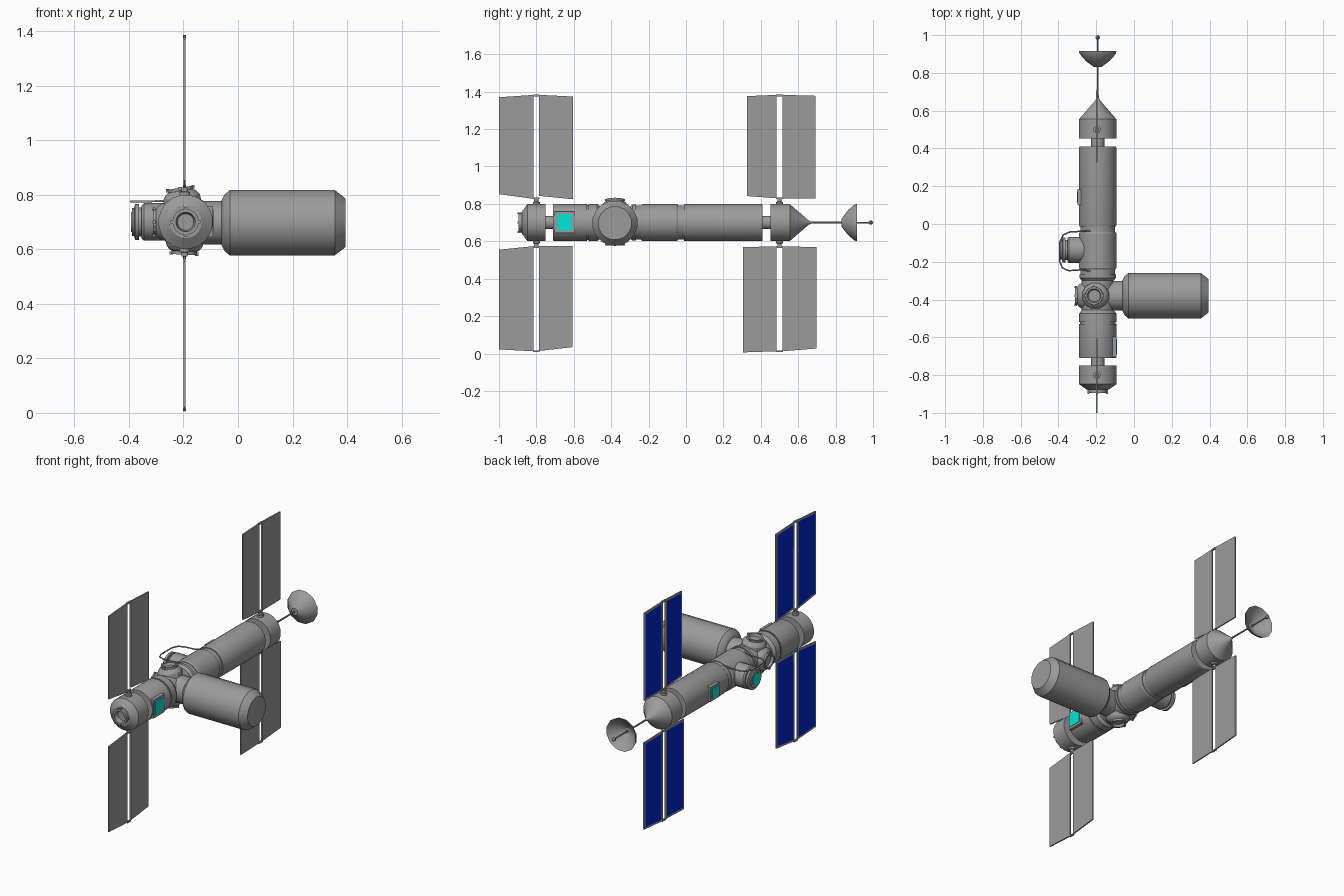
import bpy, bmesh, math
from mathutils import Vector

if "Cube" in bpy.data.objects:
    bpy.data.objects.remove(bpy.data.objects["Cube"])

CX, CZ = -0.192, 0.70      # main axis of the station
PX = -0.196                # plane of the solar panels


def material(name, rgb):
    m = bpy.data.materials.new(name)
    m.diffuse_color = (*rgb, 1)
    m.use_nodes = True
    m.node_tree.nodes["Principled BSDF"].inputs["Base Color"].default_value = m.diffuse_color
    return m


GREY = material("hull_grey", (0.33, 0.33, 0.33))
BLUE = material("solar_blue", (0.0, 0.018, 0.62))
CYAN = material("window_cyan", (0.0, 0.88, 0.77))


def finish(name, bm, mats, smooth=True):
    bmesh.ops.recalc_face_normals(bm, faces=bm.faces)
    me = bpy.data.meshes.new(name)
    bm.to_mesh(me)
    bm.free()
    ob = bpy.data.objects.new(name, me)
    bpy.context.collection.objects.link(ob)
    for m in mats:
        me.materials.append(m)
    if smooth:
        bpy.ops.object.select_all(action='DESELECT')
        ob.select_set(True)
        bpy.context.view_layer.objects.active = ob
        bpy.ops.object.shade_smooth_by_angle(angle=math.radians(28))
    return ob


def lathe(name, profile, origin=(CX, 0, CZ), axis=(0, 1, 0), sides=20, mat=GREY):
    """Revolve (distance, radius) pairs around an axis, closing both ends."""
    q = Vector(axis).to_track_quat('Z', 'Y')
    pts = [(profile[0][0], 0)] + list(profile) + [(profile[-1][0], 0)]
    bm = bmesh.new()
    rings = []
    for d, r in pts:
        ring = []
        for i in range(sides):
            a = 2 * math.pi * (i + 0.5) / sides
            p = Vector((r * math.cos(a), r * math.sin(a), d))
            ring.append(bm.verts.new(Vector(origin) + q @ p))
        rings.append(ring)
    for a, b in zip(rings, rings[1:]):
        for i in range(sides):
            j = (i + 1) % sides
            bm.faces.new((a[i], a[j], b[j], b[i]))
    bmesh.ops.remove_doubles(bm, verts=bm.verts, dist=1e-5)
    return finish(name, bm, [mat])


def box(name, lo, hi, mat=GREY):
    bm = bmesh.new()
    bmesh.ops.create_cube(bm, size=1)
    for v in bm.verts:
        v.co = [l + (h - l) * (c + 0.5) for l, h, c in zip(lo, hi, v.co)]
    return finish(name, bm, [mat], False)


def tube(name, points, radius, mat=GREY):
    cu = bpy.data.curves.new(name, 'CURVE')
    cu.dimensions = '3D'
    cu.bevel_depth = radius
    cu.bevel_resolution = 1
    cu.use_fill_caps = True
    sp = cu.splines.new('POLY')
    sp.points.add(len(points) - 1)
    for p, co in zip(sp.points, points):
        p.co = (*co, 1)
    cu.materials.append(mat)
    ob = bpy.data.objects.new(name, cu)
    bpy.context.collection.objects.link(ob)


# Hull modules along the main axis
lathe("front_module", [(-0.868, 0.03), (-0.895, 0.036), (-0.895, 0.048), (-0.876, 0.048),
                       (-0.876, 0.06), (-0.848, 0.10), (-0.75, 0.10)])
lathe("front_neck", [(-0.76, 0.036), (-0.70, 0.036)])
lathe("front_lab", [(-0.71, 0.098), (-0.705, 0.10), (-0.53, 0.10)])
lathe("front_collar", [(-0.54, 0.094), (-0.52, 0.094), (-0.52, 0.10), (-0.475, 0.10), (-0.455, 0.085)])
lathe("hub", [(-0.47, 0.085), (-0.38, 0.092), (-0.29, 0.085)])
lathe("rear_collar", [(-0.30, 0.085), (-0.285, 0.098), (-0.268, 0.098), (-0.268, 0.092), (-0.23, 0.092)])
lathe("airlock_module", [(-0.24, 0.095), (-0.232, 0.10), (-0.05, 0.10), (-0.043, 0.096)])
lathe("joint_ring", [(-0.05, 0.092), (-0.005, 0.092)])
lathe("long_module", [(-0.012, 0.098), (-0.005, 0.10), (0.405, 0.10), (0.41, 0.097)])
lathe("rear_neck", [(0.40, 0.036), (0.46, 0.036)])
lathe("rear_module", [(0.452, 0.10), (0.555, 0.10), (0.655, 0.012), (0.67, 0.006)])

# Bolts around the front docking ring
for i in range(4):
    a = i * math.pi / 2
    x, z = CX + 0.05 * math.cos(a), CZ + 0.05 * math.sin(a)
    box("dock_latch", (x - 0.005, -0.90, z - 0.005), (x + 0.005, -0.87, z + 0.005))

# Antenna mast, dish and feed
lathe("antenna_mast", [(0.65, 0.006), (0.985, 0.004)], sides=8)
lathe("dish", [(0.832, 0.022), (0.863, 0.065), (0.90, 0.099), (0.915, 0.103),
               (0.908, 0.097), (0.87, 0.06), (0.846, 0.018)], sides=12)
lathe("antenna_feed", [(0.976, 0.004), (0.983, 0.012), (0.993, 0.012), (1.0, 0.004)], sides=8)

# Large side module on the right of the hub
HUB = (CX, -0.38, CZ)
SIDE = (CX, -0.38, CZ - 0.003)
lathe("side_neck", [(0.05, 0.08), (0.135, 0.08), (0.15, 0.085)], SIDE, (1, 0, 0))
lathe("side_module", [(0.132, 0.085), (0.142, 0.105), (0.162, 0.122), (0.547, 0.122), (0.587, 0.09)],
      SIDE, (1, 0, 0), 16)

# Docking ports on the other hub sides, the top one leaning left
for label, axis, reach in (("top", (-0.16, 0, 1), 0.127), ("bottom", (-0.05, 0, -1), 0.12),
                           ("left", (-1, 0, 0), 0.12)):
    axis = Vector(axis).normalized()
    lathe(label + "_port", [(0.03, 0.075), (reach - 0.035, 0.07), (reach - 0.02, 0.06),
                            (reach - 0.012, 0.048), (reach, 0.048), (reach, 0.038),
                            (reach - 0.014, 0.032)], HUB, axis, 12)
    q = axis.to_track_quat('Z', 'Y')
    for i in range(4):
        a = i * math.pi / 2
        c = Vector(HUB) + q @ Vector((0.047 * math.cos(a), 0.047 * math.sin(a), reach - 0.004))
        box(label + "_latch", c - Vector((0.006,) * 3), c + Vector((0.006,) * 3))

# Airlock on the left with a round window
AIR = (CX, -0.137, CZ)
lathe("airlock", [(0.05, 0.07), (0.153, 0.07), (0.161, 0.062), (0.161, 0.054), (0.171, 0.054),
                  (0.171, 0.068), (0.185, 0.068), (0.189, 0.052), (0.197, 0.052)],
      AIR, (-1, 0, 0), 16)
lathe("airlock_window", [(0.195, 0.038), (0.2, 0.038)], AIR, (-1, 0, 0), 16, CYAN)

# Bent handrail around the airlock
tube("handrail", [(-0.23, -0.035, 0.787), (-0.27, -0.038, 0.777), (-0.34, -0.042, 0.775),
                  (-0.375, -0.058, 0.775), (-0.392, -0.095, 0.775), (-0.392, -0.20, 0.775),
                  (-0.38, -0.232, 0.775), (-0.345, -0.247, 0.775), (-0.27, -0.242, 0.777),
                  (-0.23, -0.25, 0.785)], 0.004)

# Square windows on the hull, each on a shallow grey frame
for label, s, y, half, zh, out in (("right", 1, -0.65, 0.04, 0.043, 0.1),
                                   ("left", -1, 0.143, 0.029, 0.031, 0.108)):
    for part, inner, outer, m, g in (("window_frame", 0.07, out, GREY, 0.014),
                                     ("window", out - 0.004, out + 0.003, CYAN, 0)):
        xs = sorted((CX + s * inner, CX + s * outer))
        box(label + "_" + part, (xs[0], y - half - g, CZ + 0.002 - zh - g),
            (xs[1], y + half + g, CZ + 0.002 + zh + g), m)

# Solar panels: outer y, its low and high z, inner y, its low and high z
PANELS = [(-1.0, 0.852, 1.37, -0.815, 0.827, 1.383), (-0.605, 0.825, 1.374, -0.785, 0.843, 1.383),
          (-1.0, 0.022, 0.555, -0.815, 0.012, 0.574), (-0.608, 0.034, 0.574, -0.785, 0.014, 0.574),
          (0.325, 0.842, 1.376, 0.485, 0.830, 1.383), (0.693, 0.83, 1.378, 0.515, 0.828, 1.383),
          (0.305, 0.006, 0.569, 0.485, 0.012, 0.573), (0.697, 0.027, 0.569, 0.515, 0.012, 0.573)]
for yo, zo0, zo1, yi, zi0, zi1 in PANELS:
    bm = bmesh.new()
    sides = []
    for x in (PX - 0.004, PX + 0.004):
        sides.append([bm.verts.new((x, y, z)) for y, z in ((yo, zo0), (yi, zi0), (yi, zi1), (yo, zo1))])
    a, b = sides
    cells = bm.faces.new(a)
    bm.faces.new(b[::-1])
    for i in range(4):
        j = (i + 1) % 4
        bm.faces.new((a[i], b[i], b[j], a[j]))
    bmesh.ops.recalc_face_normals(bm, faces=bm.faces)
    bmesh.ops.inset_region(bm, faces=[cells], thickness=0.016)
    cells.material_index = 1     # blue cells face the left side
    finish("solar_panel", bm, [GREY, BLUE], False)

# Panel pivots and the cross bars joining each pair
for y in (-0.80, 0.50):
    for s in (1, -1):
        lathe("panel_pivot", [(0.08, 0.02), (0.11, 0.02), (0.112, 0.012), (0.126, 0.012)],
              (PX, y, CZ), (0, 0, s), 12)
    for z in (0.012, 0.57, 0.83, 1.38):
        box("panel_crossbar", (PX - 0.005, y - 0.018, z - 0.005), (PX + 0.005, y + 0.018, z + 0.005))
